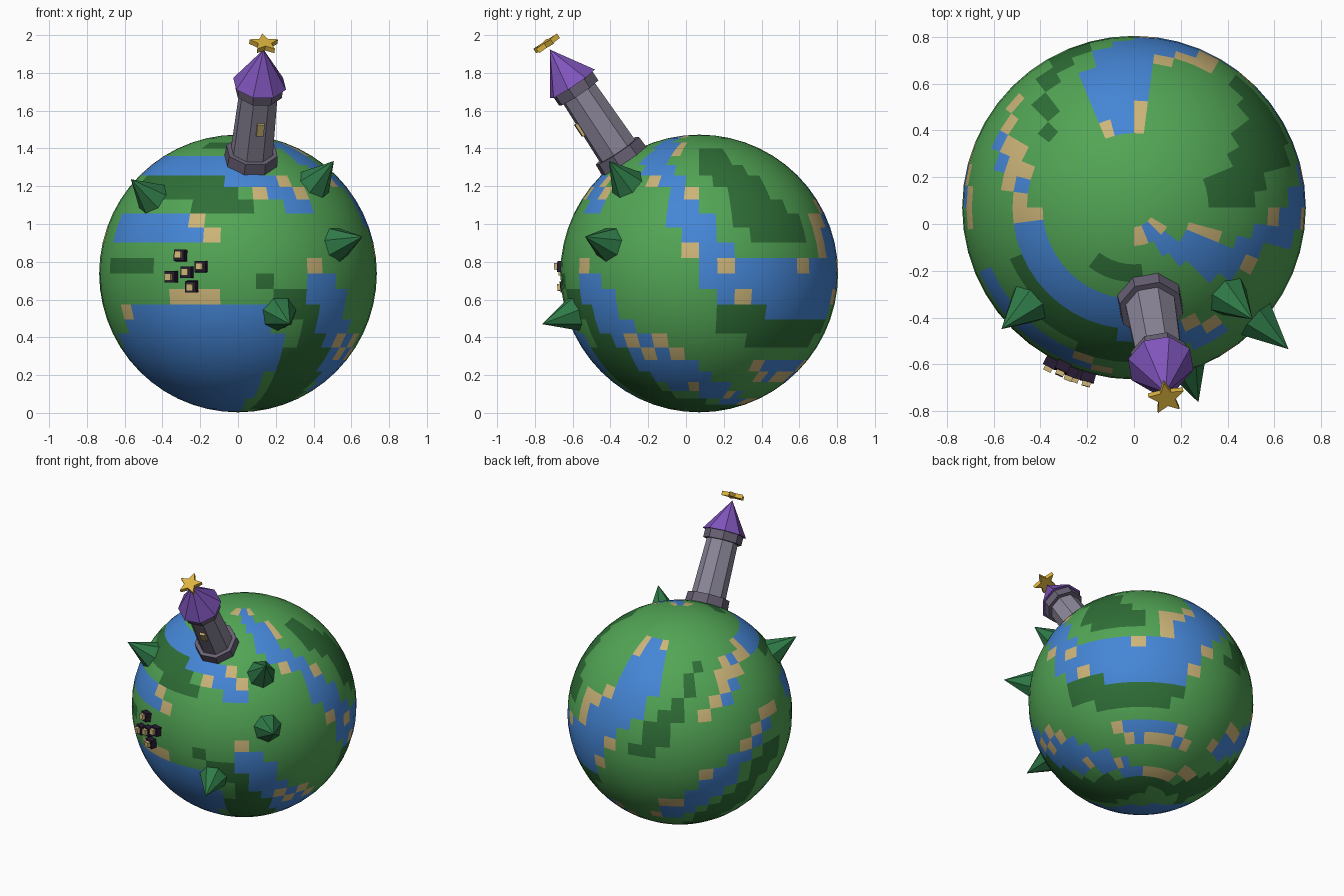
import bpy, bmesh, math
from mathutils import Matrix, Vector

if "Cube" in bpy.data.objects:
    bpy.data.objects.remove(bpy.data.objects["Cube"], do_unlink=True)

CENTRE = Vector((0, 0.07, 0.738))
RADIUS = 0.735
COLS, ROWS = 48, 28


def material(name, hex_code):
    """Flat colour from an sRGB hex code."""
    def linear(pair):
        v = int(pair, 16) / 255
        return v / 12.92 if v < 0.04 else ((v + 0.055) / 1.055) ** 2.4
    colour = [linear(hex_code[i:i + 2]) for i in (0, 2, 4)] + [1]
    m = bpy.data.materials.new(name)
    m.use_nodes = True
    m.diffuse_color = colour
    m.node_tree.nodes["Principled BSDF"].inputs["Base Color"].default_value = colour
    return m


grass = material("grass green", "52A555")
water = material("water blue", "4586D6")
sand = material("sand", "CDB579")
forest = material("forest green", "2F6F37")
leaf = material("tree green", "2F7A48")
stone = material("tower stone", "8C879A")
trim = material("dark stone", "686074")
purple = material("roof purple", "8055BC")
gold = material("star gold", "DDB440")
dark = material("hut dark", "271B33")


def finish(name, bm, mats, matrix=None):
    mesh = bpy.data.meshes.new(name)
    bmesh.ops.recalc_face_normals(bm, faces=bm.faces)
    bm.to_mesh(mesh)
    bm.free()
    for m in mats:
        mesh.materials.append(m)
    obj = bpy.data.objects.new(name, mesh)
    bpy.context.collection.objects.link(obj)
    if matrix:
        obj.matrix_world = matrix
    return obj


def frame(lon, lat):
    """Local axes on the globe: x east, y north, z outward from its centre."""
    a, b = math.radians(lon), math.radians(lat)
    out = Vector((math.cos(b) * math.sin(a), -math.cos(b) * math.cos(a), math.sin(b)))
    east = Vector((math.cos(a), math.sin(a), 0))
    axes = Matrix((east, out.cross(east), out)).transposed()
    return Matrix.Translation(CENTRE) @ axes.to_4x4()


def cone(name, mat, matrix, sides, r1, r2, low, high):
    bm = bmesh.new()
    place = Matrix.Translation((0, 0, (low + high) / 2)) @ Matrix.Rotation(math.pi / sides, 4, "Z")
    bmesh.ops.create_cone(bm, cap_ends=True, segments=sides, radius1=r1, radius2=r2,
                          depth=high - low, matrix=place)
    return finish(name, bm, [mat], matrix)


def box(name, mat, matrix, size, at):
    bm = bmesh.new()
    bmesh.ops.create_cube(bm, size=1, matrix=Matrix.Translation(at) @ Matrix.Diagonal((*size, 1)))
    return finish(name, bm, [mat], matrix)


# Slanting bands on the globe: top row, bottom row, column span at each end
WATER = [
    (9, 9, 24, 25, 24, 25), (8, 5, 23, 26, 23, 26), (4, 3, 23, 25, 22, 25),
    (2, 0, 21, 24, 18, 22), (12, 10, 3, 5, 5, 8), (9, 7, 6, 8, 7, 9),
    (6, 4, 9, 10, 10, 11), (3, 1, 10, 12, 12, 13), (0, -2, 12, 22, 13, 21),
    (-3, -3, 16, 21, 16, 21), (8, 7, -12, 1, -12, 1), (6, 4, -1, 2, 3, 4),
    (7, 4, -14, -13, -17, -16), (3, 2, -9, -4, -9, -3), (-3, -4, -7, 1, -8, 1),
    (-5, -10, -10, 2, -13, 1), (-11, -13, -13, 0, -13, 0), (-1, -4, 4, 5, 5, 7),
    (-5, -8, 6, 8, 8, 12), (-9, -11, 9, 14, 15, 18), (-7, -8, 17, 21, 18, 22),
    (2, -7, -13, -12, -22, -20),
]
FOREST = [
    (10, 10, -5, 0, -5, 0), (6, 4, -9, -2, -3, 0), (9, 7, 12, 14, 12, 15),
    (6, 2, 13, 16, 15, 18), (0, 0, -9, -6, -9, -6), (-1, -2, 1, 1, 2, 3),
    (-3, -5, 3, 4, 4, 5), (-6, -9, 3, 6, 3, 7), (-10, -11, 3, 8, 3, 12),
    (-12, -12, 3, 29, 3, 29), (-13, -13, 6, 20, 6, 20), (7, 0, -18, -18, -23, -22),
    (-3, -3, 13, 15, 13, 15), (-4, -4, 13, 21, 13, 21), (-5, -5, 15, 20, 15, 20),
    (-1, -9, -13, -12, -19, -16), (-10, -11, -20, -16, -21, -14),
]
# Single beach tiles along the shores, by row
BEACH = {
    12: (0, 1, 2, 6, 7), 10: (9,), 9: (26, 23, 9), 8: (23, -12),
    7: (-12, -13, -15), 6: (8, 3, -14, -15, -16), 5: (11, 1, 4, -16),
    4: (22, -17), 3: (21, 20, -3, -18), 2: (20, -2, -12, -13),
    1: (20, 11, -14), 0: (23, 18, 13, 4, -15),
    -2: (22, 14, -4, -3, -2, -18), -3: (-8,), -5: (7, 9, -20, -21),
    -6: (8, 10), -7: (16, 22, -22), -8: (17, 19, 20, 21, 23),
    -9: (11,), -10: (15, 25, 26, 27), -11: (19, 20, 21, 22, 23, 24),
}


def paint(tiles, bands, index):
    for top, bottom, l0, r0, l1, r1 in bands:
        for row in range(bottom, top + 1):
            t = (top - row) / max(top - bottom, 1)
            left, right = round(l0 + (l1 - l0) * t), round(r0 + (r1 - r0) * t)
            for col in range(left, right + 1):
                tiles[row, col % COLS] = index


tiles = {}
paint(tiles, FOREST, 3)
paint(tiles, WATER, 1)
for row, cols in BEACH.items():
    for col in cols:
        tiles[row, col % COLS] = 2

# Globe
bm = bmesh.new()
bmesh.ops.create_uvsphere(bm, u_segments=COLS, v_segments=ROWS, radius=RADIUS)
for f in bm.faces:
    c = f.calc_center_median()
    lat = math.atan2(c.z, math.hypot(c.x, c.y))
    lon = math.atan2(c.x, -c.y)
    key = math.floor(lat / math.pi * ROWS), math.floor(lon / math.tau * COLS) % COLS
    f.material_index = tiles.get(key, 0)
    f.smooth = True
finish("globe", bm, [grass, water, sand, forest], Matrix.Translation(CENTRE))

# Trees
for i, (lon, lat) in enumerate([(-47.5, 33), (46.7, 40.5), (47.5, 12.3), (18.3, -17)]):
    cone(f"tree_{i + 1}", leaf, frame(lon, lat), 7, 0.1, 0, 0.715, 0.917)

# Village huts with a pale outer face
for i, (x, z) in enumerate([(-0.31, 0.835), (-0.2, 0.775), (-0.275, 0.745), (-0.36, 0.72), (-0.25, 0.667)]):
    reach = 0.765
    lat = math.asin((z - CENTRE.z) / reach)
    lon = math.asin(x / (reach * math.cos(lat)))
    spot = frame(math.degrees(lon), math.degrees(lat))
    box(f"hut_{i + 1}", dark, spot, (0.06, 0.06, 0.065), (0, 0, 0.74))
    box(f"hut_front_{i + 1}", sand, spot, (0.036, 0.036, 0.025), (0, 0, 0.78))

# Tower, leaning straight out from the globe
tower = frame(9.7, 55.9)
cone("tower_base", trim, tower, 8, 0.145, 0.14, 0.71, 0.785)
cone("tower_shaft", stone, tower, 8, 0.115, 0.103, 0.75, 1.18)
cone("tower_collar", trim, tower, 8, 0.128, 0.128, 1.155, 1.215)
cone("tower_roof", purple, tower, 8, 0.145, 0, 1.213, 1.432)
box("tower_window", sand, tower, (0.038, 0.024, 0.075), (0.01, -0.103, 0.99))

# Star above the roof
bm = bmesh.new()
ring = []
for i in range(10):
    r = 0.08 if i % 2 == 0 else 0.038
    a = math.tau * i / 10
    ring.append(bm.verts.new((r * math.sin(a), r * math.cos(a), 1.452)))
face = bm.faces.new(ring)
lift = bmesh.ops.extrude_face_region(bm, geom=[face])
bmesh.ops.translate(bm, vec=(0, 0, 0.028),
                    verts=[v for v in lift["geom"] if isinstance(v, bmesh.types.BMVert)])
finish("star", bm, [gold], tower)
